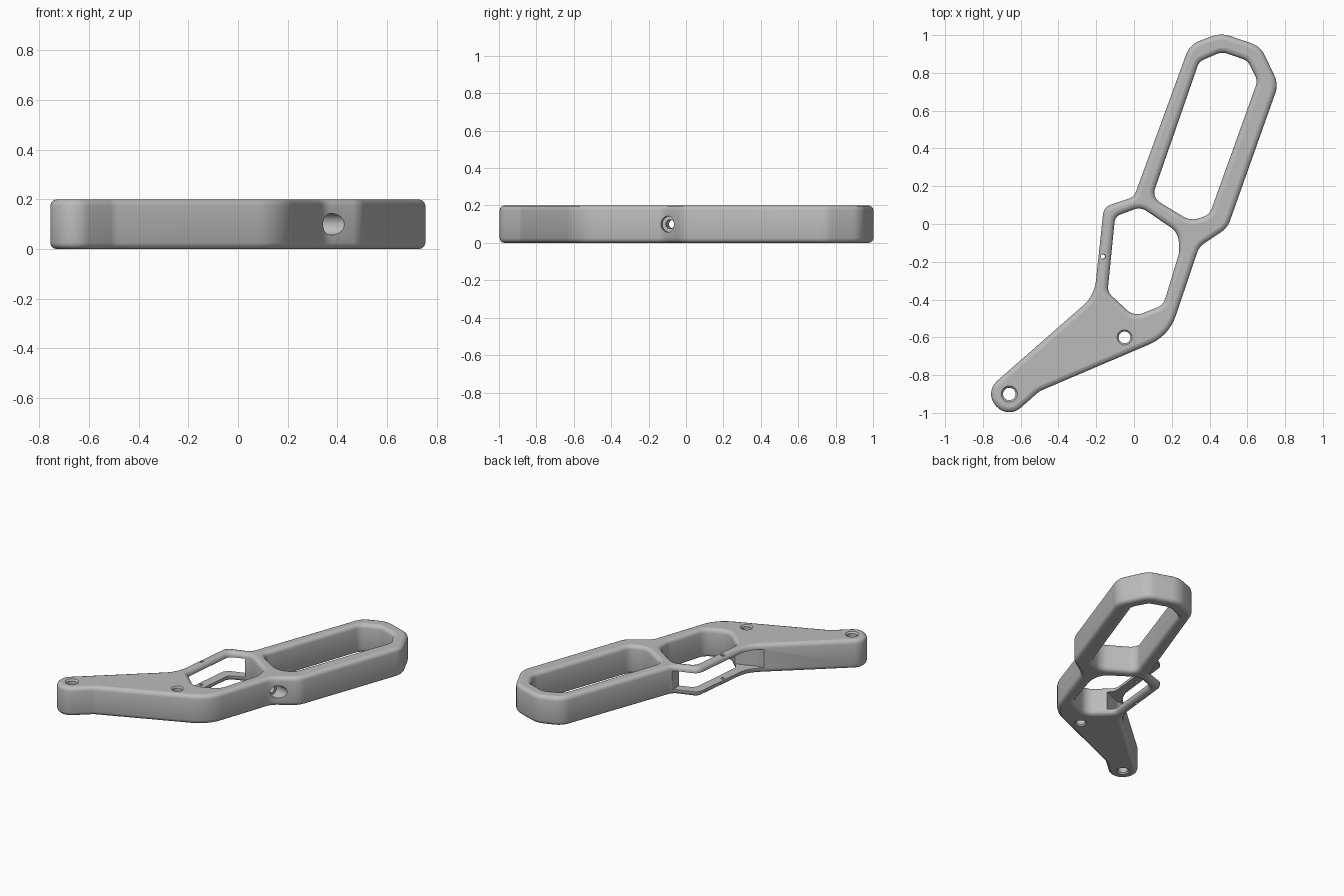
import bpy, bmesh, math
from mathutils import Vector, Matrix

if "Cube" in bpy.data.objects:
    bpy.data.objects.remove(bpy.data.objects["Cube"])

THICK, ROUND = 0.2, 0.026

metal = bpy.data.materials.new("satin_grey_metal")
metal.use_nodes = True
GREY = (0.5, 0.5, 0.5, 1)
metal.diffuse_color = GREY
metal.node_tree.nodes["Principled BSDF"].inputs["Base Color"].default_value = GREY


def rounded(corners, steps=8):
    """Polygon of (x, y, radius) corners turned into a filleted outline."""
    out = []
    for i, (x, y, r) in enumerate(corners):
        p = Vector((x, y))
        a = Vector(corners[i - 1][:2]) - p
        b = Vector(corners[(i + 1) % len(corners)][:2]) - p
        half = a.angle(b) / 2
        reach = min(r / math.tan(half), 0.48 * min(a.length, b.length))
        a.normalize()
        b.normalize()
        r = reach * math.tan(half)
        centre = p + (a + b).normalized() * r / math.sin(half)
        start, end = p + a * reach - centre, p + b * reach - centre
        sweep = math.pi - 2 * half
        for k in range(steps + 1):
            t = k / steps
            v = (start * math.sin((1 - t) * sweep) + end * math.sin(t * sweep)) / math.sin(sweep)
            out.append(centre + v)
    return out


def new_object(name, mesh):
    ob = bpy.data.objects.new(name, mesh)
    bpy.context.collection.objects.link(ob)
    return ob


def baked(ob):
    deps = bpy.context.evaluated_depsgraph_get()
    return bpy.data.meshes.new_from_object(ob.evaluated_get(deps))


def plate(name, outlines, thick, bevel):
    """Flat plate with openings and softly rounded rims."""
    curve = bpy.data.curves.new(name, 'CURVE')
    curve.dimensions, curve.fill_mode = '2D', 'BOTH'
    curve.extrude = thick / 2 - bevel
    curve.bevel_depth, curve.offset, curve.bevel_resolution = bevel, -bevel, 2
    for pts in outlines:
        s = curve.splines.new('POLY')
        s.points.add(len(pts) - 1)
        for sp, p in zip(s.points, pts):
            sp.co = (p.x, p.y, 0, 1)
        s.use_cyclic_u = True
    tmp = new_object(name + "_curve", curve)
    mesh = baked(tmp)
    bpy.data.objects.remove(tmp)
    bm = bmesh.new()
    bm.from_mesh(mesh)
    bmesh.ops.translate(bm, verts=bm.verts, vec=(0, 0, THICK / 2))
    bmesh.ops.remove_doubles(bm, verts=bm.verts, dist=1e-4)
    bmesh.ops.recalc_face_normals(bm, faces=bm.faces)
    bm.to_mesh(mesh)
    bm.free()
    return new_object(name, mesh)


def lathe(name, profile, matrix, sides=32):
    """Turned cutter from (height, radius) pairs."""
    bm = bmesh.new()
    rings = [[bm.verts.new((r * math.cos(math.tau * k / sides), r * math.sin(math.tau * k / sides), h))
              for k in range(sides)] for h, r in profile]
    for lo, hi in zip(rings, rings[1:]):
        for k in range(sides):
            n = (k + 1) % sides
            bm.faces.new((lo[k], lo[n], hi[n], hi[k]))
    bm.faces.new(rings[0][::-1])
    bm.faces.new(rings[-1])
    bm.transform(matrix)
    mesh = bpy.data.meshes.new(name)
    bm.to_mesh(mesh)
    bm.free()
    return new_object(name, mesh)


def cut(body, cutter):
    cutter.hide_render = True
    mod = body.modifiers.new("cut", 'BOOLEAN')
    mod.operation, mod.solver, mod.object = 'DIFFERENCE', 'EXACT', cutter
    mesh = baked(body)
    body.modifiers.clear()
    body.data = mesh
    bpy.data.objects.remove(cutter)


# Outer silhouette: long grip loop, finger opening, tapering arm with round tip
outer = [(.295, .95, .12), (.46, 1.012, .15), (.67, .94, .12), (.765, .74, .12),
         (.495, -.02, .12), (.345, -.12, .1), (.185, -.593, .25), (-.5, -.885, .1),
         (-.669, -1.034, .094), (-.794, -.891, .094), (-.21, -.38, .2),
         (-.16, .09, .06), (0, .143, .06)]
grip_opening = [(.095, .14, .06), (.3, .015, .1), (.4, .05, .07), (.655, .76, .07),
                (.6, .865, .06), (.466, .912, .08), (.345, .86, .06)]
finger_opening = [(-.1, .04, .05), (.035, .09, .07), (.235, -.045, .12), (.24, -.15, .1),
                  (.155, -.43, .08), (0, -.49, .08), (-.14, -.36, .06)]
frame = plate("handle_frame", [rounded(c) for c in (outer, grip_opening, finger_opening)],
              THICK, ROUND)

# Slot splitting the thin side wall into an upper and a lower bar
slot = [(-.4, -.45, .02), (-.24, -.45, .1), (-.09, -.39, .1), (.02, -.32, .05),
        (.0, .0, .05), (.0, .2, .02), (-.4, .2, .02)]
cut(frame, plate("slot_cutter", [rounded(slot)], 0.13, 0))

# Vertical mounting holes with eased rims, and the small pin hole
for x, y, r, rim in ((-.66, -.9, .033, .01), (-.05, -.6, .031, .009), (-.165, -.172, .011, .004)):
    prof = [(-.01, r + 2 * rim), (rim, r), (THICK - rim, r), (THICK + .01, r + 2 * rim)]
    prof = [(-.01, r + rim), (0, r + rim), (rim, r), (THICK - rim, r),
            (THICK, r + rim), (THICK + .01, r + rim)]
    cut(frame, lathe("hole_cutter", prof, Matrix.Translation((x, y, 0))))

# Stepped cross hole from the outer edge into the finger opening
axis = Vector((-1, .22, 0)).normalized()
turn = axis.to_track_quat('Z', 'Y').to_matrix().to_4x4()
cut(frame, lathe("cross_hole_cutter", [(-.15, .043), (.07, .043), (.07, .024), (.24, .024)],
                 Matrix.Translation((.39, -.1, THICK / 2)) @ turn))

# Shading: smooth walls and rims, flat top and bottom
frame.data.materials.clear()
frame.data.materials.append(metal)
bpy.ops.object.select_all(action='DESELECT')
frame.select_set(True)
bpy.context.view_layer.objects.active = frame
bpy.ops.object.shade_smooth_by_angle(angle=math.radians(32))
for f in frame.data.polygons:
    f.material_index = 0
    if abs(f.normal.z) > 0.999:
        f.use_smooth = False
